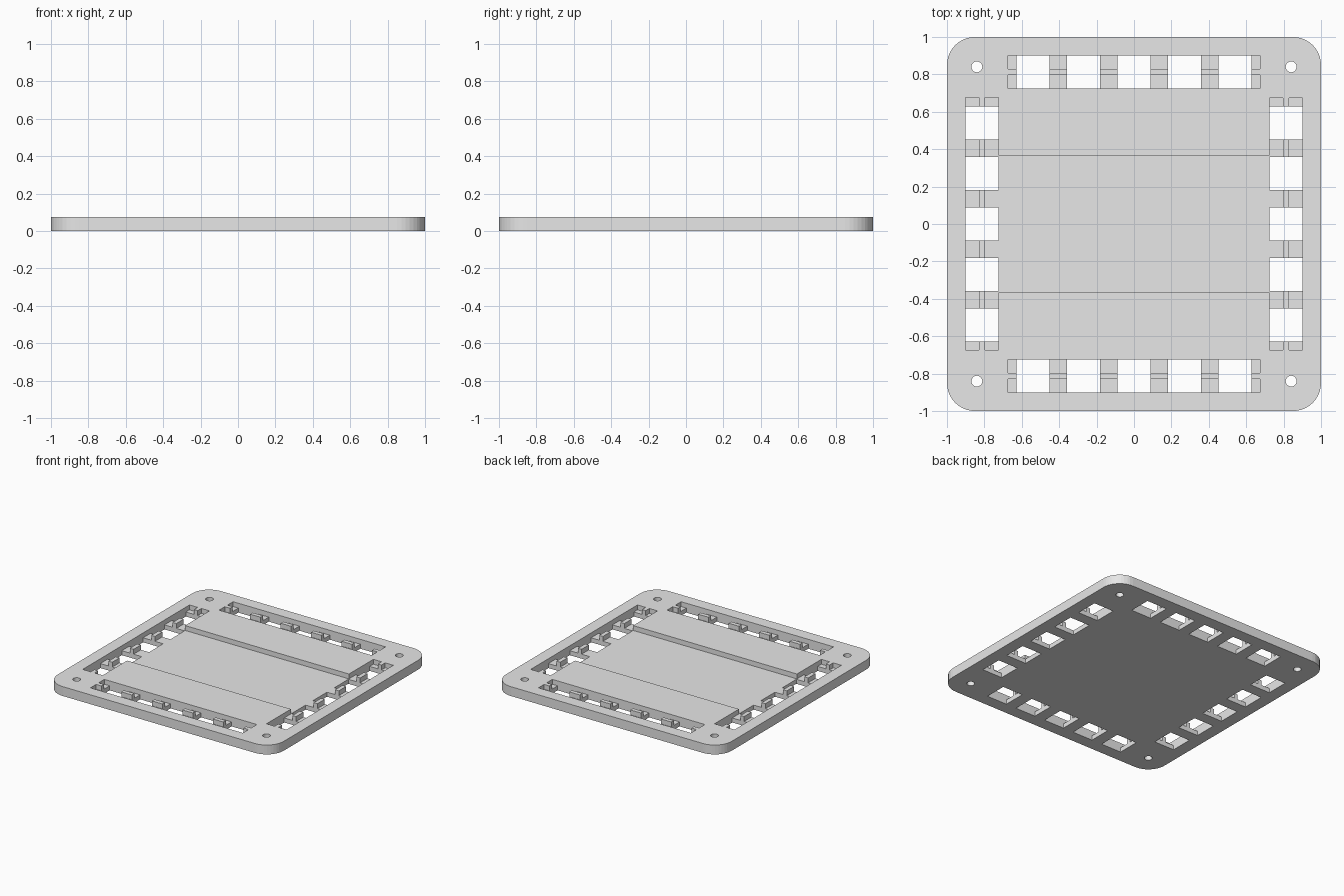
import bpy, bmesh, math
from mathutils import Matrix, Vector

if "Cube" in bpy.data.objects:
    bpy.data.objects.remove(bpy.data.objects["Cube"])

TOP, FLOOR = 0.075, 0.036          # plate top and pocket floor heights
IN, OUT = 0.725, 0.902             # slot edges measured from the centre
MID, RIB = 0.8135, 0.0165          # rib centre line and half width

grey = bpy.data.materials.new("light grey")
grey.diffuse_color = (0.8, 0.8, 0.8, 1)
grey.use_nodes = True
grey.node_tree.nodes["Principled BSDF"].inputs["Base Color"].default_value = grey.diffuse_color


def add_box(bm, x0, x1, y0, y1, z0, z1, turn=0):
    """Box turned about z by quarter turns."""
    m = (Matrix.Rotation(turn * math.pi / 2, 4, 'Z')
         @ Matrix.Translation(((x0 + x1) / 2, (y0 + y1) / 2, (z0 + z1) / 2))
         @ Matrix.Diagonal((x1 - x0, y1 - y0, z1 - z0, 1)))
    bmesh.ops.create_cube(bm, size=1, matrix=m)


def make_object(name, bm):
    bmesh.ops.recalc_face_normals(bm, faces=bm.faces)
    mesh = bpy.data.meshes.new(name)
    bm.to_mesh(mesh)
    bm.free()
    ob = bpy.data.objects.new(name, mesh)
    bpy.context.collection.objects.link(ob)
    return ob


# Plate with rounded corners
bm = bmesh.new()
r, steps = 0.15, 10
outline = []
for q in range(4):
    centre = Matrix.Rotation(q * math.pi / 2, 3, 'Z') @ Vector((1 - r, 1 - r, 0))
    for i in range(steps + 1):
        a = (q + i / steps) * math.pi / 2
        outline.append(bm.verts.new(centre + r * Vector((math.cos(a), math.sin(a), 0))))
base = bm.faces.new(outline)
ext = bmesh.ops.extrude_face_region(bm, geom=[base])
bmesh.ops.translate(bm, vec=(0, 0, TOP),
                    verts=[g for g in ext["geom"] if isinstance(g, bmesh.types.BMVert)])
plate = make_object("mounting_plate", bm)
plate.data.materials.append(grey)

# Slot pockets: two strips per side, leaving a rib between them
pockets = bmesh.new()
for side in range(4):
    add_box(pockets, IN, MID - RIB, -0.675, 0.675, FLOOR, 0.2, side)
    add_box(pockets, MID + RIB, OUT, -0.675, 0.675, FLOOR, 0.2, side)

# Central channel, opening into the left and right slots
channel = bmesh.new()
add_box(channel, -0.76, 0.76, -0.367, 0.367, FLOOR, 0.2)

# Through windows, five per side, and corner screw holes
openings = bmesh.new()
for side in range(4):
    for k in range(-2, 3):
        c = k * 0.27
        add_box(openings, IN, OUT, c - 0.089, c + 0.089, -0.1, 0.2, side)
    hole = Matrix.Rotation(side * math.pi / 2, 4, 'Z') @ Matrix.Translation((0.84, 0.84, 0.05))
    bmesh.ops.create_cone(openings, cap_ends=True, segments=24, radius1=0.029,
                          radius2=0.029, depth=0.3, matrix=hole)

cutters = [make_object("pocket_cutter", pockets),
           make_object("channel_cutter", channel),
           make_object("opening_cutter", openings)]
for cutter in cutters:
    cutter.hide_render = True
    mod = plate.modifiers.new(cutter.name, 'BOOLEAN')
    mod.operation = 'DIFFERENCE'
    mod.solver = 'EXACT'
    mod.object = cutter

# Apply the cuts and drop the helpers
bpy.context.view_layer.update()
result = bpy.data.meshes.new_from_object(
    plate.evaluated_get(bpy.context.evaluated_depsgraph_get()))
plate.modifiers.clear()
plate.data = result
result.materials.clear()
result.materials.append(grey)
for p in result.polygons:
    p.material_index = 0
for cutter in cutters:
    bpy.data.objects.remove(cutter)
